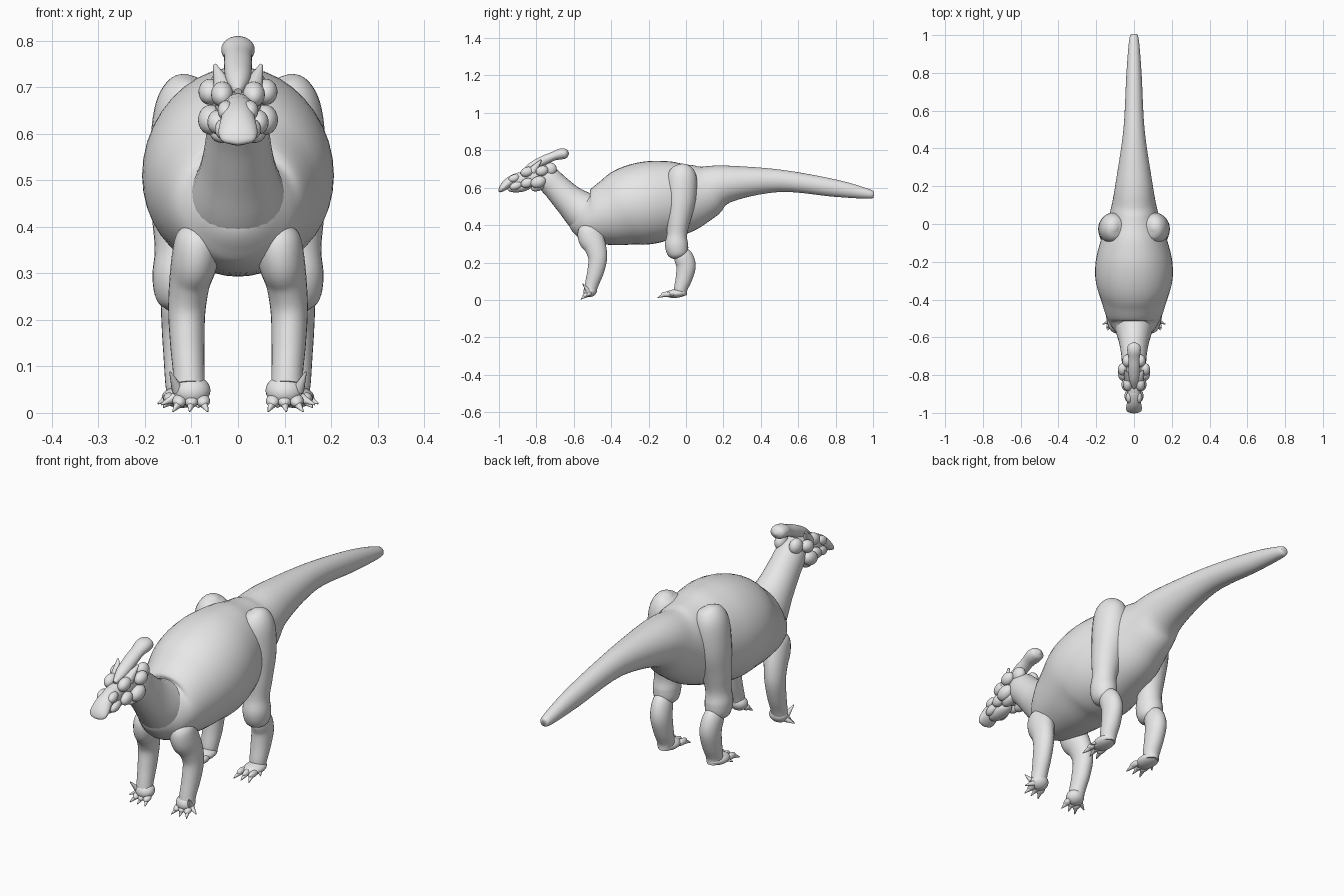
import bpy, bmesh, math
from mathutils import Vector, Matrix

if "Cube" in bpy.data.objects:
    bpy.data.objects.remove(bpy.data.objects["Cube"])

skin = bpy.data.materials.new("grey_skin")
skin.diffuse_color = (0.8, 0.8, 0.8, 1)
skin.use_nodes = True
skin.node_tree.nodes["Principled BSDF"].inputs["Base Color"].default_value = skin.diffuse_color


def finish(name, bm, angle=60):
    bmesh.ops.recalc_face_normals(bm, faces=bm.faces)
    mesh = bpy.data.meshes.new(name)
    bm.to_mesh(mesh)
    bm.free()
    mesh.materials.append(skin)
    ob = bpy.data.objects.new(name, mesh)
    bpy.context.collection.objects.link(ob)
    bpy.ops.object.select_all(action='DESELECT')
    ob.select_set(True)
    bpy.context.view_layer.objects.active = ob
    bpy.ops.object.shade_smooth_by_angle(angle=math.radians(angle))
    return ob


def spline(pts, steps):
    """Smooth interpolation of centre and radius rows."""
    out = []
    for i in range(len(pts) - 1):
        a, b, c, d = (pts[max(i - 1, 0)], pts[i], pts[i + 1], pts[min(i + 2, len(pts) - 1)])
        for k in range(steps):
            t = k / steps
            out.append([0.5 * (2 * q + (r - p) * t + (2 * p - 5 * q + 4 * r - s) * t * t
                               + (3 * q - p - 3 * r + s) * t ** 3)
                        for p, q, r, s in zip(a, b, c, d)])
    out.append(list(pts[-1]))
    return out


def tube(name, pts, side=1, sides=28, steps=5):
    """Loft of elliptical rings; rows are x, y, z, width radius, depth radius."""
    rows = spline([(p[0] * side, *p[1:]) for p in pts], steps)
    bm = bmesh.new()
    rings = []
    for i, r in enumerate(rows):
        t = Vector(rows[min(i + 1, len(rows) - 1)][:3]) - Vector(rows[max(i - 1, 0)][:3])
        t.normalize()
        u = (Vector((1, 0, 0)) - t * t.x).normalized()
        v = t.cross(u)
        rings.append([bm.verts.new(Vector(r[:3])
                      + u * max(r[3], .003) * math.cos(math.tau * k / sides)
                      + v * max(r[4], .003) * math.sin(math.tau * k / sides))
                      for k in range(sides)])
    for a, b in zip(rings, rings[1:]):
        for k in range(sides):
            n = (k + 1) % sides
            bm.faces.new((a[k], a[n], b[n], b[k]))
    bm.faces.new(rings[0])
    bm.faces.new(rings[-1])
    return finish(name, bm)


def blob(name, centre, radii, side=1, tilt=0):
    bm = bmesh.new()
    c = Vector((centre[0] * side, centre[1], centre[2]))
    m = (Matrix.Translation(c) @ Matrix.Rotation(math.radians(tilt), 4, 'X')
         @ Matrix.Diagonal((*radii, 1)))
    bmesh.ops.create_uvsphere(bm, u_segments=20, v_segments=12, radius=1, matrix=m)
    return finish(name, bm)


def claw(name, base, tip, radius, side=1):
    b, t = (Vector((p[0] * side, p[1], p[2])) for p in (base, tip))
    d = t - b
    bm = bmesh.new()
    m = Matrix.Translation((b + t) / 2) @ d.to_track_quat('Z', 'Y').to_matrix().to_4x4()
    bmesh.ops.create_cone(bm, cap_ends=True, segments=10, radius1=radius,
                          radius2=radius * .15, depth=d.length, matrix=m)
    return finish(name, bm, 50)


# Trunk and tail
tube("body_and_tail", [
    (0, 1.0, .563, .006, .006), (0, .985, .565, .024, .024), (0, .8, .597, .04, .046),
    (0, .5, .637, .056, .06), (0, .22, .62, .097, .1), (0, .1, .578, .118, .148),
    (0, 0, .55, .145, .186), (0, -.1, .535, .18, .21), (0, -.2, .52, .203, .221),
    (0, -.3, .5, .203, .212), (0, -.4, .466, .175, .181), (0, -.5, .442, .142, .142),
    (0, -.56, .45, .105, .11), (0, -.61, .465, .05, .06), (0, -.625, .468, .004, .004)],
    sides=40)
tube("neck", [
    (0, -.44, .43, .11, .12), (0, -.53, .46, .105, .115), (0, -.62, .53, .08, .086),
    (0, -.69, .6, .068, .073), (0, -.75, .66, .06, .066), (0, -.79, .7, .03, .035)])

# Head
blob("skull", (0, -.79, .665), (.05, .085, .056), tilt=20)
blob("snout", (0, -.885, .64), (.038, .075, .042), tilt=20)
blob("lower_jaw", (0, -.89, .6), (.034, .065, .024), tilt=8)
tube("beak", [(0, -.86, .665, .012, .01), (0, -.89, .658, .03, .024),
              (0, -.94, .634, .036, .026), (0, -.975, .604, .042, .021),
              (0, -.992, .585, .034, .012), (0, -.997, .577, .008, .004)])
tube("crest", [(0, -.87, .69, .008, .008), (0, -.82, .715, .026, .024),
               (0, -.76, .746, .03, .026), (0, -.71, .768, .03, .024),
               (0, -.67, .78, .036, .029), (0, -.64, .782, .03, .024),
               (0, -.626, .782, .004, .004)])
head_bumps = [
    ("cheek", (.058, -.79, .63), (.028, .042, .031)),
    ("temple", (.06, -.77, .69), (.025, .034, .027)),
    ("eye_ridge", (.034, -.85, .685), (.024, .036, .026)),
    ("jaw_muscle", (.044, -.85, .625), (.022, .034, .025)),
    ("lip", (.032, -.91, .61), (.018, .034, .02)),
    ("nostril", (.026, -.92, .65), (.018, .03, .02)),
    ("nape_lump", (.036, -.725, .7), (.026, .034, .034)),
    ("throat_lump", (.035, -.79, .605), (.026, .04, .022))]

for side, tag in ((1, "right"), (-1, "left")):
    for name, centre, radii in head_bumps:
        blob(f"{tag}_{name}", centre, radii, side, tilt=20)
    claw(f"{tag}_brow_horn", (.028, -.82, .69), (.05, -.775, .748), .026, side)

    # Hind leg
    tube(f"{tag}_thigh", [
        (.1, -.02, .725, .012, .012), (.105, -.02, .705, .048, .056),
        (.11, -.022, .65, .07, .08), (.115, -.026, .54, .075, .08),
        (.122, -.04, .43, .064, .064), (.126, -.048, .35, .053, .054),
        (.128, -.05, .29, .056, .062), (.126, -.04, .24, .046, .05),
        (.125, -.035, .215, .01, .01)], side)
    tube(f"{tag}_shin", [
        (.126, -.04, .27, .02, .02), (.126, -.02, .24, .038, .048),
        (.122, .0, .185, .042, .052), (.12, -.01, .12, .04, .045),
        (.12, -.028, .06, .036, .036), (.12, -.03, .025, .03, .034)], side)
    blob(f"{tag}_hind_foot", (.122, -.055, .034), (.042, .06, .023), side, tilt=4)
    for i, (x, spread) in enumerate(((.092, -.008), (.12, 0), (.148, .012))):
        blob(f"{tag}_hind_toe_{i}", (x, -.105, .03), (.013, .03, .014), side)
        claw(f"{tag}_hind_claw_{i}", (x, -.12, .026), (x + spread, -.152, .012), .011, side)
    claw(f"{tag}_hind_side_claw", (.145, -.06, .035), (.172, -.085, .02), .012, side)

    # Front leg
    tube(f"{tag}_foreleg", [
        (.085, -.53, .41, .02, .02), (.087, -.525, .38, .045, .055),
        (.093, -.508, .33, .05, .068), (.104, -.484, .28, .044, .058),
        (.11, -.472, .22, .04, .05), (.109, -.484, .15, .037, .044),
        (.106, -.502, .09, .034, .037), (.105, -.51, .06, .034, .034)], side)
    blob(f"{tag}_front_foot", (.1, -.512, .048), (.041, .038, .032), side, tilt=25)
    for i, (x, spread) in enumerate(((.075, -.01), (.1, .004), (.126, .014))):
        blob(f"{tag}_front_toe_{i}", (x, -.532, .026), (.015, .022, .013), side, tilt=20)
        claw(f"{tag}_front_claw_{i}", (x, -.538, .022), (x + spread, -.563, .003), .011, side)
    claw(f"{tag}_front_side_claw", (.13, -.525, .05), (.146, -.553, .088), .013, side)
    claw(f"{tag}_front_outer_claw", (.13, -.515, .035), (.165, -.53, .018), .013, side)
